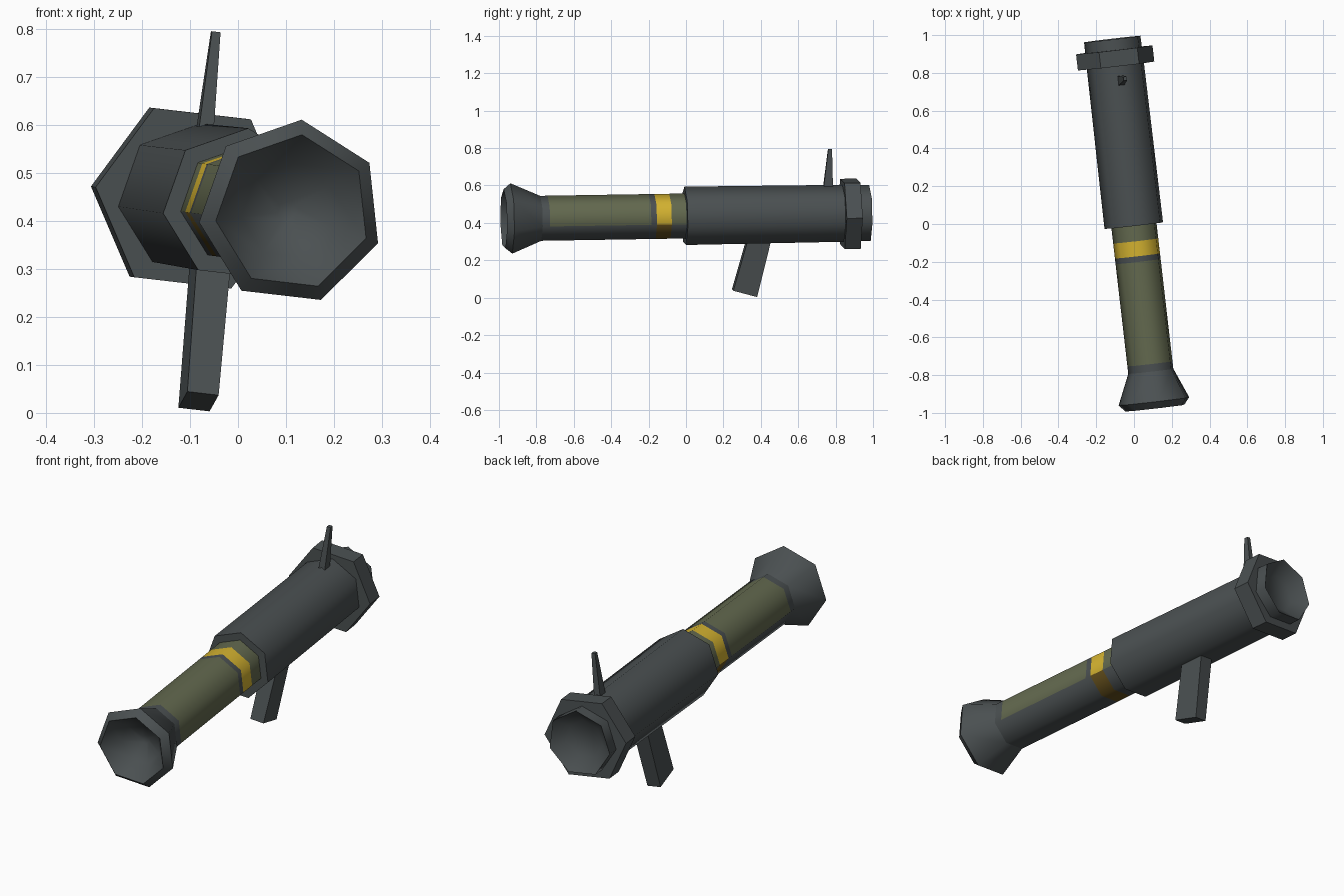
import bpy, bmesh, math
from mathutils import Matrix, Vector

if "Cube" in bpy.data.objects:
    bpy.data.objects.remove(bpy.data.objects["Cube"])

# Whole launcher lies along a slightly yawed, pitched and rolled axis
FRAME = (Matrix.Translation((0.002, 0, 0.434)) @ Matrix.Rotation(0.115, 4, 'Z')
         @ Matrix.Rotation(0.016, 4, 'X') @ Matrix.Rotation(0.115, 4, 'Y'))


def material(name, rgb):
    m = bpy.data.materials.new(name)
    m.diffuse_color = (*rgb, 1)
    m.use_nodes = True
    m.node_tree.nodes["Principled BSDF"].inputs["Base Color"].default_value = m.diffuse_color
    return m


GREY = material("dark_grey", (0.070, 0.081, 0.084))
OLIVE = material("olive_green", (0.125, 0.142, 0.078))
YELLOW = material("yellow", (0.66, 0.45, 0.03))
BROWN = material("dark_ochre", (0.13, 0.08, 0.012))


def finish(name, bm, mats, rule=None, smooth=True):
    bmesh.ops.recalc_face_normals(bm, faces=bm.faces)
    if rule:
        for f in bm.faces:
            f.material_index = rule(f.calc_center_median())
    me = bpy.data.meshes.new(name)
    bm.to_mesh(me)
    bm.free()
    for m in mats:
        me.materials.append(m)
    me.transform(FRAME)
    ob = bpy.data.objects.new(name, me)
    bpy.context.collection.objects.link(ob)
    if smooth:
        bpy.ops.object.select_all(action='DESELECT')
        ob.select_set(True)
        bpy.context.view_layer.objects.active = ob
        bpy.ops.object.shade_smooth_by_angle(angle=math.radians(58))
    return ob


def lathe(name, profile, mats=(GREY,), sides=7, start=90, rule=None, smooth=True):
    """Rings of (position along axis, radius), capped at both ends."""
    bm = bmesh.new()
    rings = []
    for s, r in profile:
        angles = [math.radians(start + 360 * i / sides) for i in range(sides)]
        rings.append([bm.verts.new((r * math.cos(a), s, r * math.sin(a))) for a in angles])
    for a, b in zip(rings, rings[1:]):
        for i in range(sides):
            j = (i + 1) % sides
            bm.faces.new((a[i], a[j], b[j], b[i]))
    bm.faces.new(rings[0])
    bm.faces.new(rings[-1])
    return finish(name, bm, mats, rule, smooth)


def prism(name, profile, bottom_half, top_half):
    """Side outline (along, height): two bottom points then two top points."""
    bm = bmesh.new()
    halves = (bottom_half, bottom_half, top_half, top_half)
    left = [bm.verts.new((-w, s, h)) for (s, h), w in zip(profile, halves)]
    right = [bm.verts.new((w, s, h)) for (s, h), w in zip(profile, halves)]
    bm.faces.new(left)
    bm.faces.new(right)
    for i in range(4):
        j = (i + 1) % 4
        bm.faces.new((left[i], left[j], right[j], right[i]))
    return finish(name, bm, (GREY,), smooth=False)


# Slim front tube: olive upper sides, grey underside, two-tone band
def tube_colour(c):
    lower = c.z < -0.05
    if -0.17 < c.y < -0.09:
        return 3 if lower else 2
    if lower or c.y < -0.745 or -0.2 < c.y < -0.17:
        return 0
    return 1


lathe("front_tube",
      [(s, 0.124) for s in (-0.80, -0.745, -0.20, -0.17, -0.09, 0.02)],
      (GREY, OLIVE, YELLOW, BROWN), rule=tube_colour)

# Flared muzzle with hollow dish
lathe("muzzle_bell", [(-0.785, 0.124), (-0.945, 0.194), (-0.981, 0.163),
                      (-0.90, 0.10), (-0.86, 0.02)])

# Wide rear tube with funnel-shaped exhaust opening
lathe("rear_tube", [(-0.008, 0.161), (0.84, 0.157), (0.986, 0.155), (0.93, 0.09)])

# Hexagonal collar near the back
lathe("rear_collar", [(0.842, 0.205), (0.928, 0.205)], sides=6, start=0, smooth=False)

# Raked hand grip and sight post
prism("hand_grip", [(0.25, -0.40), (0.378, -0.436), (0.462, -0.10), (0.337, -0.10)], 0.033, 0.036)
prism("sight_post", [(0.738, 0.13), (0.79, 0.13), (0.786, 0.351), (0.766, 0.351)], 0.016, 0.009)
